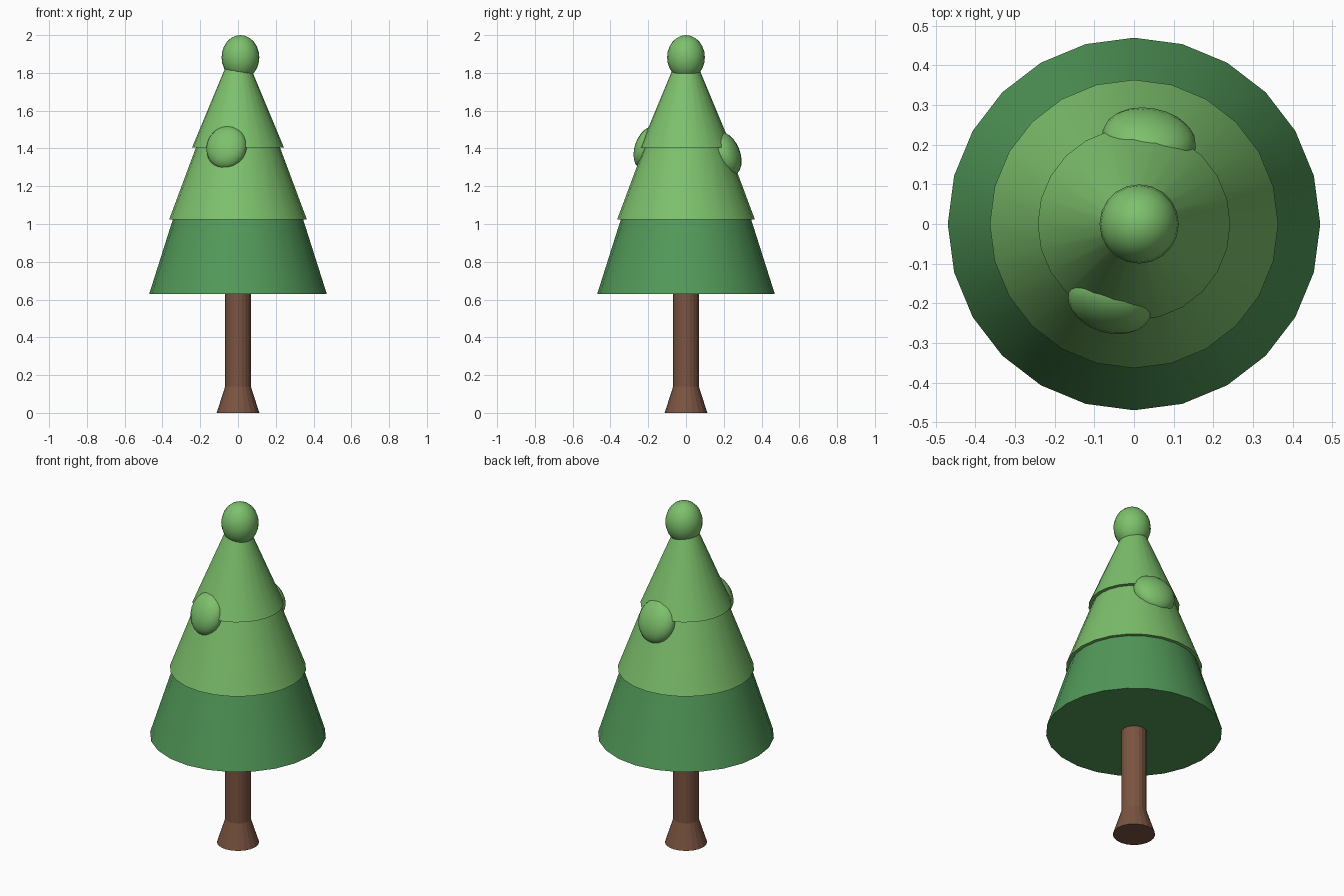
import bpy, bmesh
from math import cos, sin, pi, radians
from mathutils import Matrix, Vector

cube = bpy.data.objects.get("Cube")
if cube:
    bpy.data.objects.remove(cube, do_unlink=True)


def material(name, rgb):
    mat = bpy.data.materials.new(name)
    mat.use_nodes = True
    mat.diffuse_color = (*rgb, 1)
    mat.node_tree.nodes["Principled BSDF"].inputs["Base Color"].default_value = (*rgb, 1)
    return mat


dark_green = material("dark green", (0.084, 0.318, 0.1))
light_green = material("light green", (0.205, 0.53, 0.15))
brown = material("bark brown", (0.195, 0.088, 0.051))


def finish(name, bm, mat, angle):
    """Turn a bmesh into a smooth-shaded object that keeps its sharp edges."""
    bmesh.ops.recalc_face_normals(bm, faces=bm.faces)
    mesh = bpy.data.meshes.new(name)
    bm.to_mesh(mesh)
    bm.free()
    mesh.materials.append(mat)
    obj = bpy.data.objects.new(name, mesh)
    bpy.context.collection.objects.link(obj)
    bpy.ops.object.select_all(action='DESELECT')
    obj.select_set(True)
    bpy.context.view_layer.objects.active = obj
    bpy.ops.object.shade_smooth_by_angle(angle=radians(angle))
    return obj


def lathe(name, profile, sides, mat, angle=40):
    """Closed solid of revolution from (radius, height) pairs, bottom to top."""
    bm = bmesh.new()
    rings = [[bm.verts.new((r * cos(2 * pi * i / sides), r * sin(2 * pi * i / sides), z))
              for i in range(sides)] for r, z in profile]
    for low, high in zip(rings, rings[1:]):
        for i in range(sides):
            j = (i + 1) % sides
            bm.faces.new((low[i], low[j], high[j], high[i]))
    bm.faces.new(rings[0][::-1])
    bm.faces.new(rings[-1])
    return finish(name, bm, mat, angle)


def blob(name, centre, radii, mat, outward=None):
    """Ellipsoid; with outward given, its local x axis points that way."""
    turn = Matrix.Identity(4)
    if outward:
        turn = Vector(outward).to_track_quat('X', 'Z').to_matrix().to_4x4()
    bm = bmesh.new()
    bmesh.ops.create_uvsphere(bm, u_segments=20, v_segments=12, radius=1,
                              matrix=Matrix.Translation(centre) @ turn @ Matrix.Diagonal((*radii, 1)))
    return finish(name, bm, mat, 60)


# Trunk with a flared foot
lathe("trunk", [(0.113, 0), (0.068, 0.14), (0.068, 0.66)], 20, brown, 15)

# Three overlapping foliage tiers
lathe("lower_foliage", [(0.47, 0.63), (0.34, 1.04)], 24, dark_green)
lathe("middle_foliage", [(0.364, 1.025), (0.217, 1.42)], 24, light_green)
lathe("upper_foliage", [(0.243, 1.405), (0.066, 1.83)], 24, light_green)

# Rounded tip, slightly off centre
blob("foliage_tip", (0.013, 0, 1.882), (0.1, 0.1, 0.118), light_green)

# Leaf clumps pressed into the slope
blob("front_clump", (-0.06, -0.197, 1.405), (0.07, 0.11, 0.12), light_green, (-0.28, -0.93, 0.38))
blob("back_clump", (0.038, 0.212, 1.372), (0.072, 0.12, 0.122), light_green, (0.17, 0.93, 0.38))
